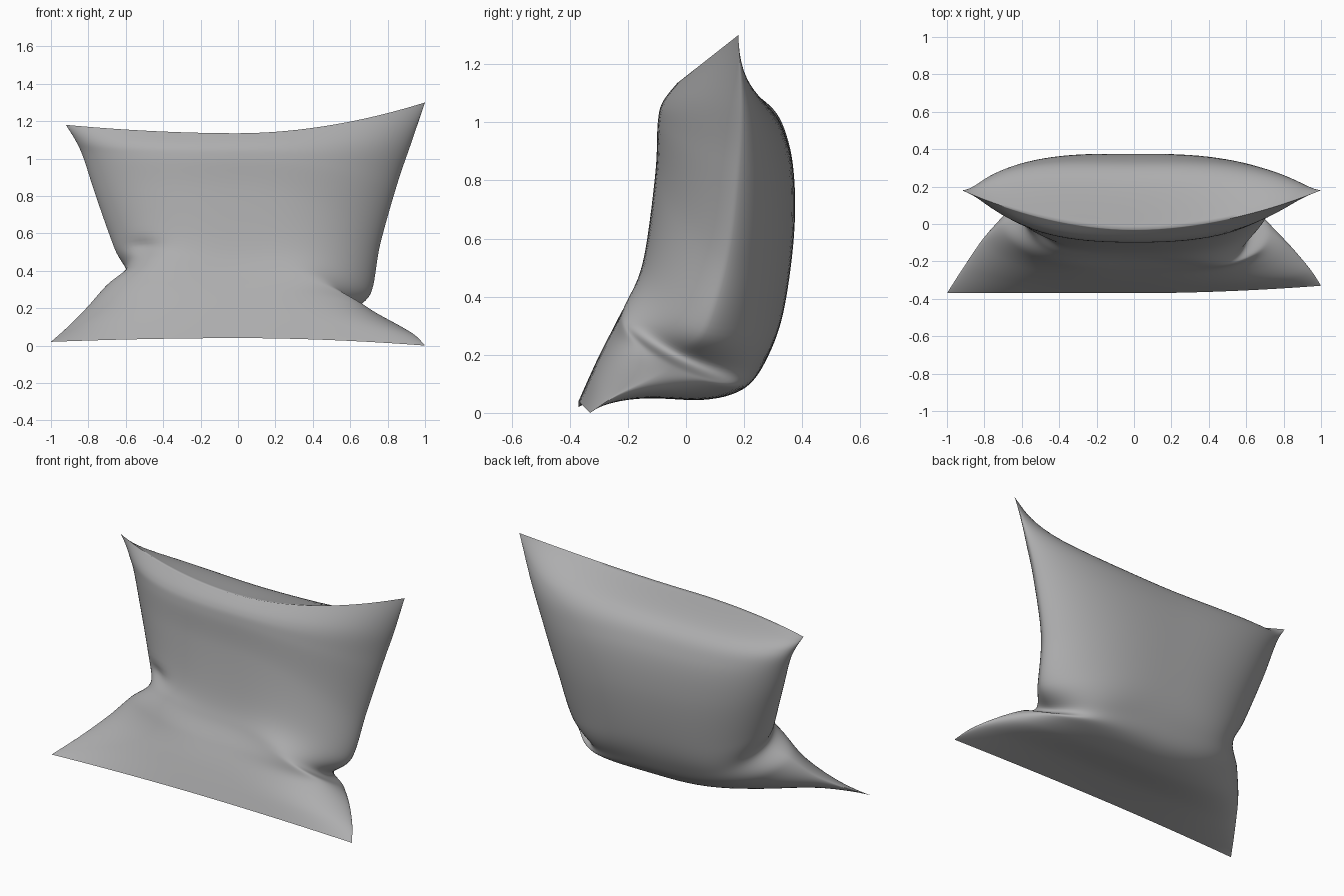
import bpy, bmesh, math
from mathutils import Vector

if "Cube" in bpy.data.objects:
    bpy.data.objects.remove(bpy.data.objects["Cube"])

# Guide curves, bottom seam to top seam: side seams and centre lines of both faces
LEFT = [(-1, -.37, .02), (-.91, -.23, .10), (-.81, -.09, .2), (-.71, .0, .31), (-.60, .06, .40),
        (-.66, .11, .52), (-.76, .16, .80), (-.825, .185, 1.0), (-.865, .185, 1.09), (-.92, .18, 1.18)]
RIGHT = [(1, -.33, 0), (.94, -.24, .06), (.83, -.12, .12), (.73, -.05, .16), (.61, -.03, .2),
         (.71, .06, .28), (.76, .14, .54), (.85, .18, .86), (.925, .19, 1.08), (1, .18, 1.3)]
FRONT = [(0, -.37, .04), (0, -.33, .13), (0, -.29, .215), (0, -.24, .31), (0, -.18, .42),
         (0, -.14, .56), (0, -.105, .83), (0, -.097, 1.0), (0, -.08, 1.07), (0, -.03, 1.135)]
BACK = [(0, -.37, .04), (0, -.16, .055), (0, .06, .045), (0, .2, .085), (0, .28, .19),
        (0, .34, .37), (0, .375, .68), (0, .35, .93), (0, .25, 1.07), (0, -.03, 1.135)]
NU, NV = 48, 81


def curve(points, t):
    """Smooth curve through the points, t in 0..1."""
    n = len(points) - 1
    i = min(int(t * n), n - 1)
    f = t * n - i
    p = [Vector(points[min(max(k, 0), n)]) for k in range(i - 1, i + 3)]
    return 0.5 * (2 * p[1] + (p[2] - p[0]) * f
                  + (2 * p[0] - 5 * p[1] + 4 * p[2] - p[3]) * f ** 2
                  + (3 * p[1] - p[0] - 3 * p[2] + p[3]) * f ** 3)


def sheet_point(side, u, t):
    """Point on one face: a spine running to the side seam, plus a full rounded bulge."""
    edge = curve(LEFT if u < 0 else RIGHT, t)
    front, back = curve(FRONT, t), curve(BACK, t)
    a = abs(u)
    # the pinched waist has flatter sides, so its crease runs from front to back
    pinch = math.exp(-((t - .43) / .09) ** 2)
    power = 3 + (1.5 if u < 0 else 3.5) * pinch
    p = ((front + back) / 2).lerp(edge, a ** 1.9)
    p += side * (front - back) / 2 * max(0, 1 - a ** power) ** (.65 - .1 * pinch)
    p.x = edge.x * a
    # soft dent above the left fold on the front
    if side > 0:
        p.y += .03 * math.exp(-((p.x + .52) / .09) ** 2 - ((p.z - .53) / .04) ** 2) * (1 - a ** 8)
    return p


bm = bmesh.new()
for side in (1, -1):
    grid = [[bm.verts.new(sheet_point(side, math.sin(math.pi * (i / NU - .5)), j / NV))
             for i in range(NU + 1)] for j in range(NV + 1)]
    for j in range(NV):
        for i in range(NU):
            q = [grid[j][i], grid[j][i + 1], grid[j + 1][i + 1], grid[j + 1][i]]
            bm.faces.new(q if side > 0 else q[::-1])

# Sew both faces together along the seams
bmesh.ops.remove_doubles(bm, verts=bm.verts, dist=0.0003)
bmesh.ops.recalc_face_normals(bm, faces=bm.faces)
for v in bm.verts:
    v.co.z = max(v.co.z, 0)
mesh = bpy.data.meshes.new("pillow")
bm.to_mesh(mesh)
bm.free()

pillow = bpy.data.objects.new("pillow", mesh)
bpy.context.collection.objects.link(pillow)
fabric = bpy.data.materials.new("grey fabric")
fabric.diffuse_color = (0.42, 0.42, 0.425, 1)
fabric.use_nodes = True
fabric.node_tree.nodes["Principled BSDF"].inputs["Base Color"].default_value = fabric.diffuse_color
mesh.materials.append(fabric)

bpy.context.view_layer.objects.active = pillow
pillow.select_set(True)
bpy.ops.object.shade_smooth_by_angle(angle=math.radians(80))
